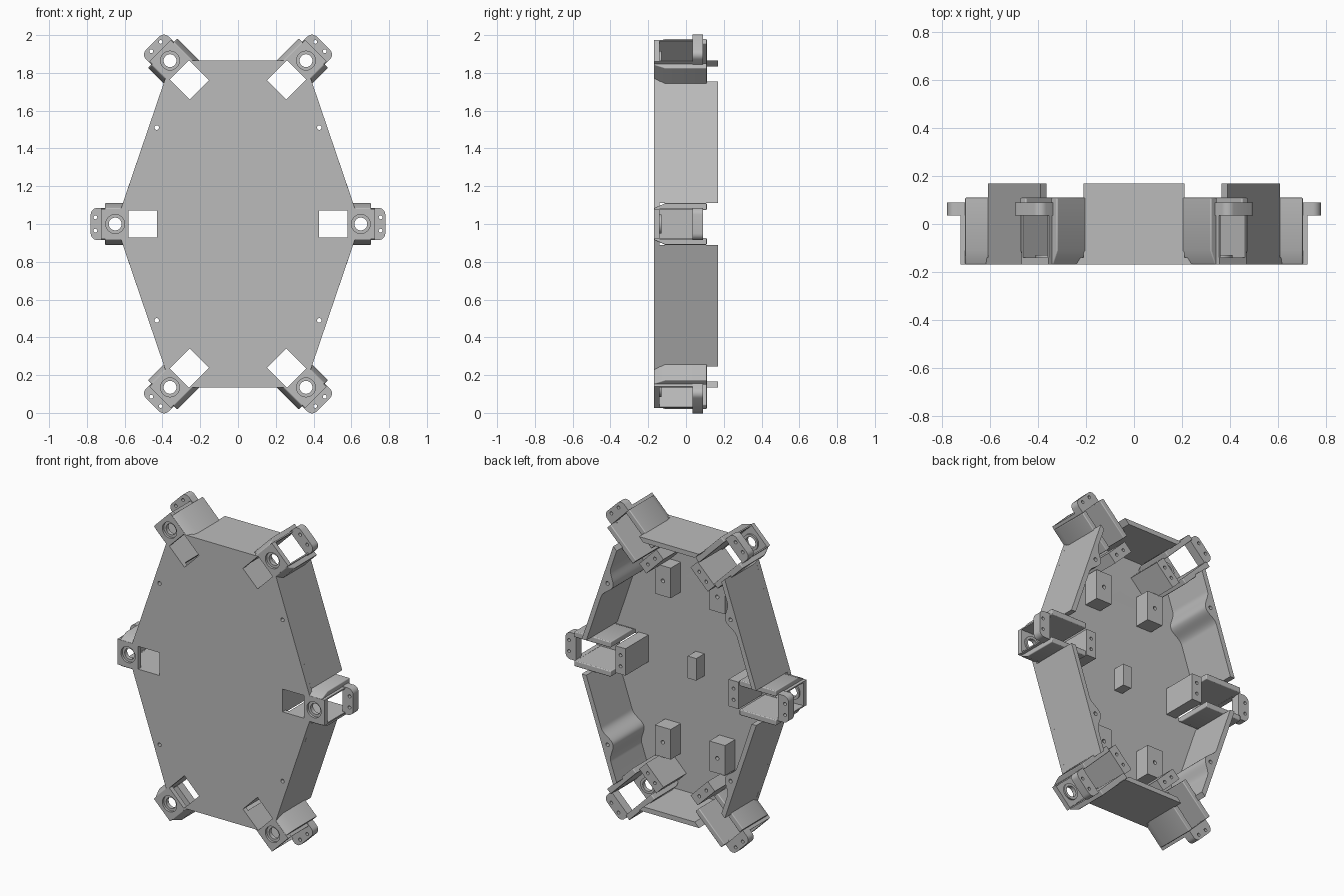
import bpy, bmesh, math
from mathutils import Vector

if "Cube" in bpy.data.objects:
    bpy.data.objects.remove(bpy.data.objects["Cube"])

grey = bpy.data.materials.new("matte_grey")
grey.use_nodes = True
GREY = (0.5, 0.5, 0.5, 1)
grey.diffuse_color = GREY
grey.node_tree.nodes["Principled BSDF"].inputs["Base Color"].default_value = GREY

FRONT, FLOOR, BACK = -0.17, -0.14, 0.17


def finish(name, bm, bevel=0):
    """Turn a bmesh into a named, smooth-by-angle object."""
    bmesh.ops.remove_doubles(bm, verts=bm.verts, dist=0.0002)
    bmesh.ops.recalc_face_normals(bm, faces=bm.faces)
    mesh = bpy.data.meshes.new(name)
    bm.to_mesh(mesh)
    bm.free()
    mesh.materials.append(grey)
    ob = bpy.data.objects.new(name, mesh)
    bpy.context.collection.objects.link(ob)
    if bevel:
        mod = ob.modifiers.new("round_edges", 'BEVEL')
        mod.width, mod.segments = bevel, 3
    bpy.ops.object.select_all(action='DESELECT')
    ob.select_set(True)
    bpy.context.view_layer.objects.active = ob
    bpy.ops.object.shade_smooth_by_angle(angle=math.radians(30))
    return ob


def prism(name, loops, y0, y1):
    """Extrude an outline with holes (x, z loops) from y0 to y1."""
    curve = bpy.data.curves.new(name, 'CURVE')
    curve.dimensions, curve.fill_mode = '2D', 'BOTH'
    curve.extrude = (y1 - y0) / 2
    for loop in loops:
        spline = curve.splines.new('POLY')
        spline.points.add(len(loop) - 1)
        for p, (x, z) in zip(spline.points, loop):
            p.co = (x, z, 0, 1)
        spline.use_cyclic_u = True
    temp = bpy.data.objects.new(name, curve)
    bpy.context.collection.objects.link(temp)
    graph = bpy.context.evaluated_depsgraph_get()
    mesh = bpy.data.meshes.new_from_object(temp.evaluated_get(graph))
    bm = bmesh.new()
    bm.from_mesh(mesh)
    bpy.data.objects.remove(temp)
    bpy.data.meshes.remove(mesh)
    for v in bm.verts:
        x, z, d = v.co
        v.co = (x, (y0 + y1) / 2 + d, z)
    return finish(name, bm)


def loft(name, sections, bevel=0):
    """Skin matching (y, loop) sections and cap both ends."""
    bm = bmesh.new()
    rings = [[bm.verts.new((x, y, z)) for x, z in loop] for y, loop in sections]
    n = len(rings[0])
    for a, b in zip(rings, rings[1:]):
        for i in range(n):
            j = (i + 1) % n
            bm.faces.new((a[i], a[j], b[j], b[i]))
    bm.faces.new(rings[0])
    bm.faces.new(rings[-1])
    return finish(name, bm, bevel)


def circle(c, r, n=24):
    return [(c[0] + r * math.cos(math.tau * i / n),
             c[1] + r * math.sin(math.tau * i / n)) for i in range(n)]


def rect(a0, a1, b0, b1):
    return [(a0, b0), (a1, b0), (a1, b1), (a0, b1)]


def flip(loop, sx, sz):
    return [(sx * x, 1 + sz * (z - 1)) for x, z in loop]


class Mount:
    """Local frame of a servo mount: u points outward, v across."""
    def __init__(self, label, x, z, degrees):
        self.label, self.c = label, (x, z)
        a = math.radians(degrees)
        self.cos, self.sin = math.cos(a), math.sin(a)

    def at(self, u, v):
        return (self.c[0] + u * self.cos - v * self.sin,
                self.c[1] + u * self.sin + v * self.cos)

    def map(self, loop):
        return [self.at(u, v) for u, v in loop]


corner = Mount("upper_left", 0.36, 1.865, 45)
mounts = [Mount("middle_left", 0.65, 1, 0), corner,
          Mount("upper_right", -0.36, 1.865, 135),
          Mount("middle_right", -0.65, 1, 180),
          Mount("lower_right", -0.36, 0.135, 225),
          Mount("lower_left", 0.36, 0.135, 315)]
quadrants = [(1, 1, "upper_left"), (-1, 1, "upper_right"),
             (-1, -1, "lower_right"), (1, -1, "lower_left")]
screw = (0.43, 1.51)

# Front panel: hexagon with a tab under every mount
quarter = [(0.725, 1.08), (0.62, 1.08), corner.at(-0.047, -0.08),
           corner.at(0.075, -0.08), corner.at(0.075, 0.08), (0.247, 1.865)]
outline = []
for sx, sz, _ in quadrants:
    part = flip(quarter, sx, sz)
    outline += part if sx * sz > 0 else part[::-1]
holes = [m.map(rect(-0.22, -0.07, -0.072, 0.072)) for m in mounts]
holes += [circle(m.c, 0.05, 32) for m in mounts]
holes += [circle(flip([screw], sx, sz)[0], 0.012, 16) for sx, sz, _ in quadrants]
prism("front_panel", [outline] + holes, FRONT, FLOOR)

# Slanted side walls with a rounded screw boss
low, high = Vector((0.61, 1.11)), Vector((0.39, 1.755))
along = (high - low).normalized()
inward = Vector((-along.y, along.x))
boss_at = (Vector(screw) - low).dot(along)
wall = [tuple(low), tuple(high), (0.366, 1.732)]
for i in range(24, -25, -1):
    s = i / 24
    t = 0.03 + 0.05 * (0.5 + 0.5 * math.cos(math.pi * s)) ** 1.2
    wall.append(tuple(low + along * (boss_at + 0.11 * s) + inward * t))
wall.append((0.578, 1.11))
for sx, sz, label in quadrants:
    prism("side_wall_" + label,
          [flip(wall, sx, sz), circle(flip([screw], sx, sz)[0], 0.012, 16)],
          FLOOR, BACK)

# Top and bottom walls
end_wall = [(-0.21, 1.865), (0.21, 1.865), (0.18, 1.835), (-0.18, 1.835)]
for sz, label in ((1, "top_wall"), (-1, "bottom_wall")):
    prism(label, [flip(end_wall, 1, sz)], FLOOR, BACK)

# Standoffs inside the shell
for sx, sz, label in quadrants:
    prism("standoff_" + label,
          [flip(rect(0.135, 0.245, 1.415, 1.605), sx, sz),
           circle((sx * 0.19, 1 + sz * 0.51), 0.012, 16)], FLOOR, -0.04)
prism("centre_post", [rect(-0.03, 0.03, 0.93, 1.07)], FLOOR, -0.06)

# Servo mounts
flange = [(0.055, -0.085)]
for sign, start in ((-1, -90), (1, 0)):
    for k in range(7):
        a = math.radians(start + 15 * k)
        flange.append((0.095 + 0.035 * math.cos(a),
                       sign * 0.05 + 0.035 * math.sin(a)))
flange.append((0.055, 0.085))

for m in mounts:
    # Recessed collar round the shaft hole
    prism("shaft_collar_" + m.label,
          [circle(m.c, 0.0505, 32), circle(m.c, 0.034, 32)], -0.155, -0.13)
    # Cheeks with a tapered foot, and jambs of the end window
    for s, side in ((1, "a"), (-1, "b")):
        def cheek(outer):
            return m.map([(-0.2, s * 0.074), (0.055, s * 0.074),
                          (0.055, s * outer), (-0.2, s * outer)])
        loft("cheek_%s_%s" % (side, m.label),
             [(FRONT + 0.001, cheek(0.084)), (-0.11, cheek(0.11)),
              (0.11, cheek(0.11))], 0.008)
        prism("jamb_%s_%s" % (side, m.label),
              [m.map(rect(0.045, 0.074, s * 0.077 - 0.004, s * 0.077 + 0.004))],
              FLOOR, 0.06)
    # Outer screw flange
    prism("outer_flange_" + m.label,
          [m.map(flange)] + [circle(m.at(0.105, v), 0.01, 16)
                             for v in (-0.035, 0.035)], 0.035, 0.09)
    # Inner screw block
    prism("inner_block_" + m.label,
          [m.map(rect(-0.29, -0.22, -0.085, 0.085))] +
          [circle(m.at(-0.255, v), 0.01, 16) for v in (-0.035, 0.035)],
          FLOOR, 0.09)
